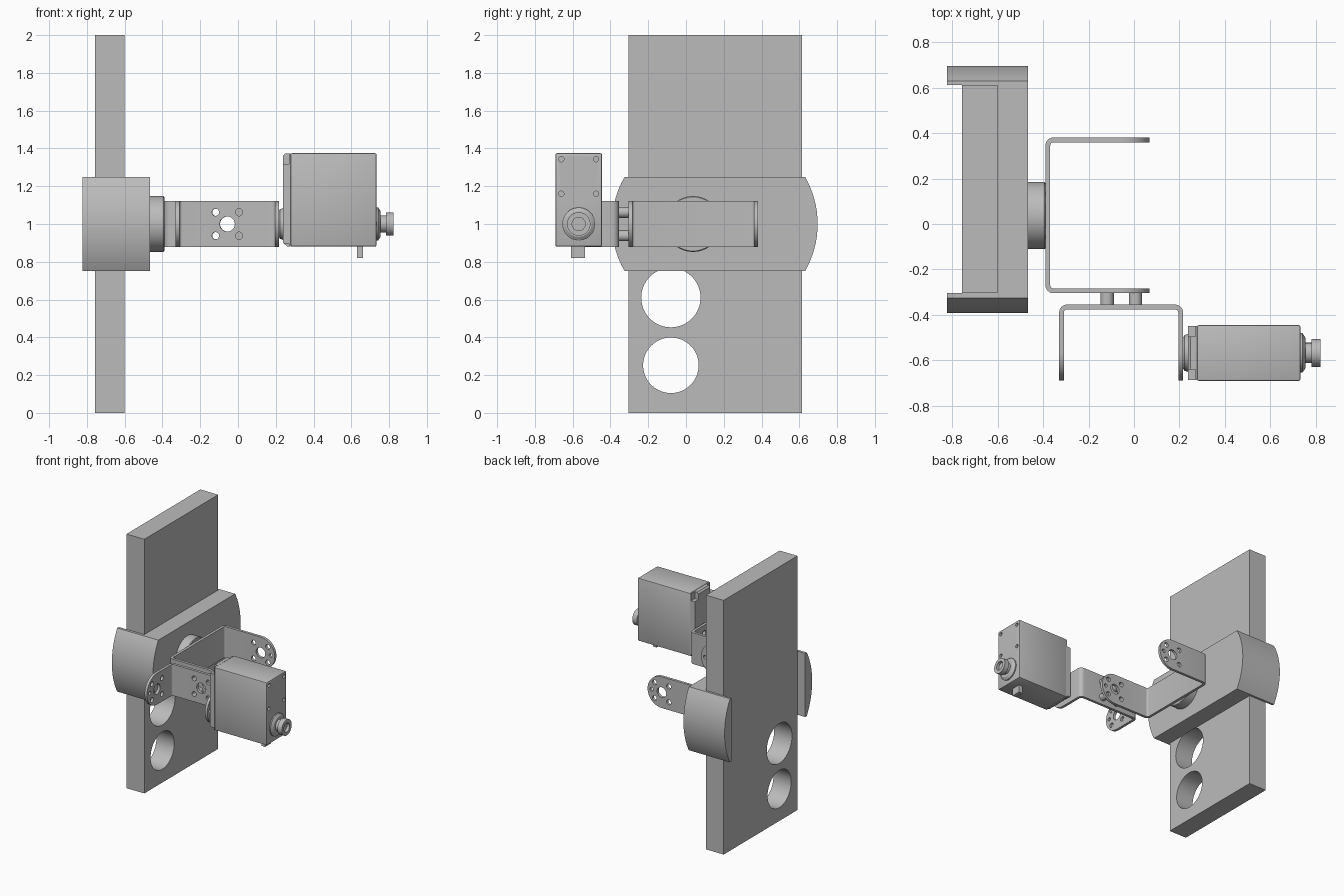
import bpy, bmesh
from math import sin, cos, pi, radians
from mathutils import Vector, Matrix

if "Cube" in bpy.data.objects:
    bpy.data.objects.remove(bpy.data.objects["Cube"], do_unlink=True)

GREY = (0.5, 0.5, 0.5, 1)
mat = bpy.data.materials.new("plain grey")
mat.use_nodes = True
mat.diffuse_color = GREY
mat.node_tree.nodes["Principled BSDF"].inputs["Base Color"].default_value = GREY


def arc(cu, cv, r, a0, a1, n=12):
    """Points along an arc, angles in degrees."""
    return [(cu + r * cos(radians(a0 + (a1 - a0) * i / n)),
             cv + r * sin(radians(a0 + (a1 - a0) * i / n))) for i in range(n + 1)]


def circle(cu, cv, r, n=40):
    return arc(cu, cv, r, 0, 360 * (n - 1) / n, n - 1)


def rect(u0, v0, u1, v1):
    return [(u0, v0), (u1, v0), (u1, v1), (u0, v1)]


def finish(bm, name):
    bmesh.ops.recalc_face_normals(bm, faces=bm.faces)
    mesh = bpy.data.meshes.new(name)
    bm.to_mesh(mesh)
    bm.free()
    mesh.materials.append(mat)
    obj = bpy.data.objects.new(name, mesh)
    bpy.context.collection.objects.link(obj)
    return obj


def prism(name, outline, axis, lo, hi):
    """Extrude a flat outline along the given axis from lo to hi."""
    place = {"x": lambda u, v, w: (w, u, v),
             "y": lambda u, v, w: (u, w, v),
             "z": lambda u, v, w: (u, v, w)}[axis]
    bm = bmesh.new()
    face = bm.faces.new([bm.verts.new(place(u, v, lo)) for u, v in outline])
    ext = bmesh.ops.extrude_face_region(bm, geom=[face])["geom"]
    verts = [e for e in ext if isinstance(e, bmesh.types.BMVert)]
    bmesh.ops.translate(bm, verts=verts, vec=Vector(place(0, 0, hi - lo)))
    return finish(bm, name)


def lathe_x(name, profile, y, z, n=40):
    """Turn an (x, radius) profile about an axis parallel to x."""
    bm = bmesh.new()
    rings = [[bm.verts.new((x, y + r * cos(2 * pi * i / n), z + r * sin(2 * pi * i / n)))
              for i in range(n)] for x, r in profile]
    for a, b in zip(rings, rings[1:]):
        for i in range(n):
            bm.faces.new((a[i], a[(i + 1) % n], b[(i + 1) % n], b[i]))
    bm.faces.new(rings[0])
    bm.faces.new(rings[-1])
    return finish(bm, name)


def bake(obj):
    """Apply all modifiers of an object."""
    deps = bpy.context.evaluated_depsgraph_get()
    obj.data = bpy.data.meshes.new_from_object(obj.evaluated_get(deps))
    obj.modifiers.clear()


def cut(obj, cutters, operation="DIFFERENCE"):
    for c in cutters:
        mod = obj.modifiers.new("cut", "BOOLEAN")
        mod.operation, mod.solver, mod.object = operation, "EXACT", c
    bake(obj)
    for c in cutters:
        bpy.data.objects.remove(c, do_unlink=True)


def smooth(obj):
    bpy.ops.object.select_all(action="DESELECT")
    obj.select_set(True)
    bpy.context.view_layer.objects.active = obj
    bpy.ops.object.shade_smooth_by_angle(angle=radians(30))


# Upright board with two round holes
board = prism("board", rect(-0.305, 0, 0.613, 2), "x", -0.757, -0.602)
cut(board, [prism("cutter", circle(-0.08, z, r, 64), "x", -1, 0)
            for z, r in ((0.61, 0.157), (0.252, 0.147))])

# Curved-end clamp, open at the back
bulge = 0.5            # radius of the bowed ends
half = 30
shift = bulge * cos(radians(half))
outline = arc(0.63 - shift, 1, bulge, -half, half, 16) + \
    arc(-0.325 + shift, 1, bulge, 180 - half, 180 + half, 16)
clamp = prism("clamp", outline, "x", -0.824, -0.466)
cut(clamp, [prism("cutter", rect(-0.305, 0.5, 0.613, 1.5), "x", -1, -0.602)])

# Round boss between clamp and first bracket
boss = lathe_x("boss", [(-0.466, 0.148), (-0.395, 0.148), (-0.39, 0.143)], 0.037, 1)

# U brackets
T, H, OFF = 0.021, 0.123, 0.062      # sheet thickness, half width, hole spacing


def hole_cutters(cu, cv, axis, lo, hi, tip=False):
    spots = [(0, 0, 0.04)] + [(a * OFF, b * OFF, 0.019) for a in (-1, 1) for b in (-1, 1)]
    if tip:
        spots.append((0.088, 0, 0.014))
    return [prism("cutter", circle(cu + u, cv + v, r, 24), axis, lo, hi) for u, v, r in spots]


def bracket(name, span, length, location, turn, base_holes):
    """Bent sheet with its base on local x and its arms along local +y."""
    s, ro, ri = span / 2, 0.035, 0.014
    u = [(s, length)] + arc(s - ro, ro, ro, 0, -90, 6) + arc(-s + ro, ro, ro, -90, -180, 6) + \
        [(-s, length), (-s + T, length)] + arc(-s + ro, ro, ri, 180, 270, 6) + \
        arc(s - ro, ro, ri, 270, 360, 6) + [(s - T, length)]
    obj = prism(name, u, "z", -H, H)
    c = length - H
    keep = [(-0.1, -H - 0.01), (c, -H - 0.01), (c, -H)] + arc(c, 0, H, -90, 90, 24)[1:-1] + \
        [(c, H), (c, H + 0.01), (-0.1, H + 0.01)]
    cut(obj, [prism("cutter", keep, "x", -1, 1)], "INTERSECT")
    cutters = hole_cutters(c, 0, "x", -1, 1, True)
    if base_holes:
        cutters += hole_cutters(0, 0, "y", -0.1, 0.1)
    cut(obj, cutters)
    obj.data.transform(Matrix.Translation(location) @ Matrix.Rotation(radians(turn), 4, "Z"))
    return obj


wide_bracket = bracket("wide_bracket", 0.686, 0.458, (-0.39, 0.038, 1), -90, False)
narrow_bracket = bracket("narrow_bracket", 0.546, 0.335, (-0.057, -0.355, 1), 180, True)

# Spacers joining the brackets
spacers = []
for sx in (-1, 1):
    for sz in (-1, 1):
        x, z = -0.056 + sx * OFF, 1 + sz * OFF
        spacer = prism("spacer", circle(x, z, 0.029, 24), "y", -0.356, -0.304)
        if sx < 0:
            cut(spacer, [prism("cutter", circle(x, z, 0.019, 24), "y", -1, 1)])
        spacers.append(spacer)

# Motor housing with screw holes on its outer face
Y0, Y1, Z0, Z1 = -0.691, -0.445, 0.88, 1.375
YC = (Y0 + Y1) / 2
housing = prism("motor_housing", rect(Y0, Z0, Y1, Z1), "x", 0.278, 0.733)
bevel = housing.modifiers.new("bevel", "BEVEL")
bevel.width, bevel.segments = 0.008, 2
bake(housing)
cut(housing, [prism("cutter", circle(YC + s * 0.092, z, 0.014, 20), "x", 0.713, 0.8)
              for s in (-1, 1) for z in (1.16, 1.343)])

# Motor inner cover with notched corners
side = [(0.278, Z0), (0.262, Z0), (0.238, Z0 + 0.02), (0.238, Z1 - 0.015),
        (0.25, Z1 - 0.003), (0.278, Z1 - 0.003)]
cover = prism("motor_cover", side, "y", Y0 + 0.004, Y1 - 0.004)
notches = []
for y in (Y0, Y1):
    for z, h in ((Z0, 0.016), (Z1, 0.058)):
        box = rect(y - 0.05, z - h, y + 0.05, z + h)
        notches.append(prism("cutter", box, "x", 0.1, 0.27))
cut(cover, notches)

# Drive hub, output shaft with recessed cap, and cable plug
hub = lathe_x("drive_hub", [(0.214, 0.065), (0.222, 0.078), (0.24, 0.085)], YC, 1)
shaft = lathe_x("output_shaft", [
    (0.73, 0.087), (0.742, 0.087), (0.755, 0.068), (0.755, 0.045), (0.783, 0.045),
    (0.783, 0.062), (0.822, 0.062), (0.822, 0.035), (0.8, 0.035)], YC, 1)
plug = prism("cable_plug", rect(0.63, 0.82, 0.662, 0.885), "y", -0.608, -0.534)

for part in [board, clamp, boss, wide_bracket, narrow_bracket, housing, cover, hub, shaft,
             plug] + spacers:
    smooth(part)
